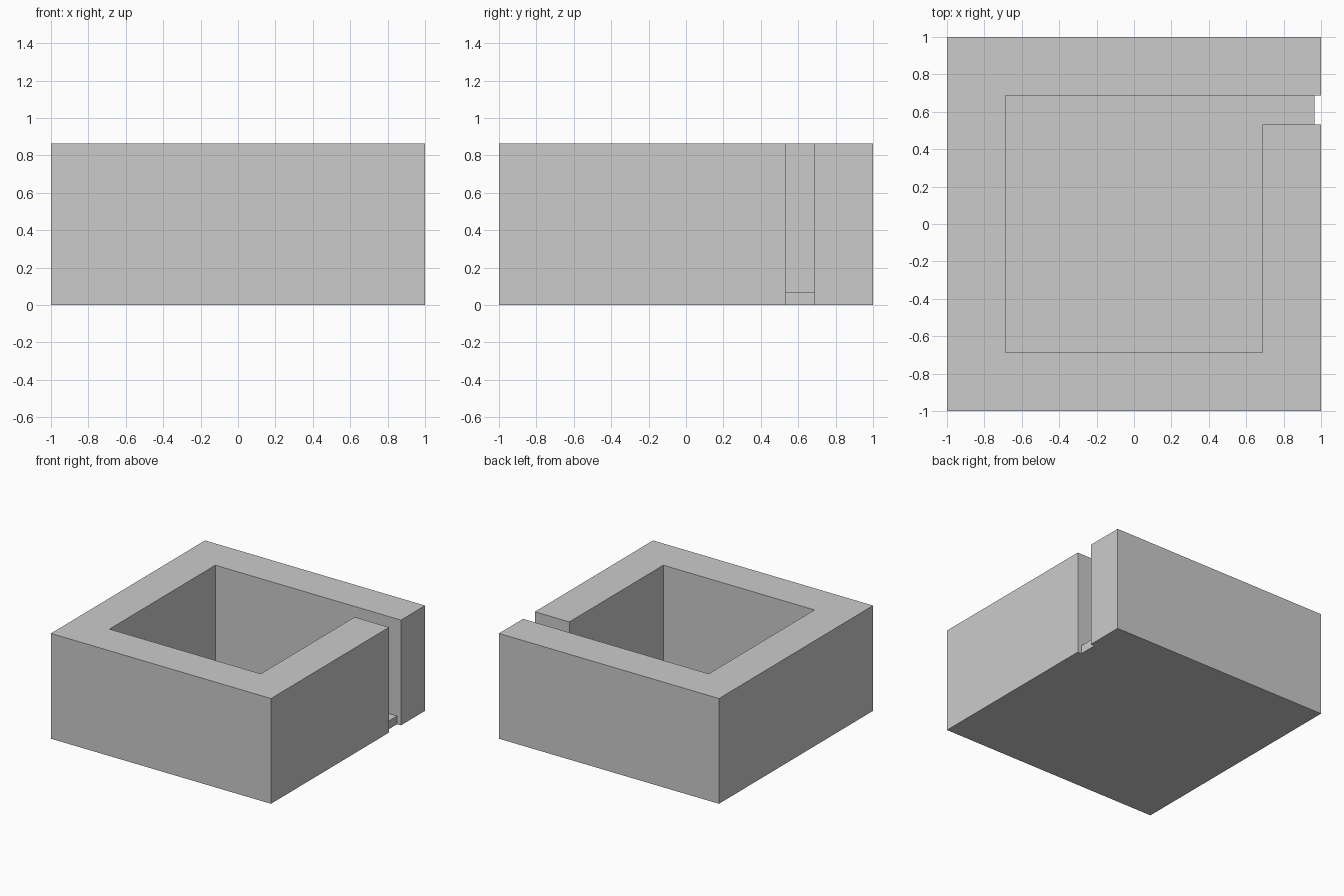
import bpy
import bmesh

if "Cube" in bpy.data.objects:
    bpy.data.objects.remove(bpy.data.objects["Cube"])

OUT, INN, GAP, SILL = 1.0, 0.687, 0.533, 0.965
WALL_H, FLOOR_H = 0.865, 0.068


def extrude_plan(name, plan, height):
    bm = bmesh.new()
    face = bm.faces.new([bm.verts.new((x, y, 0)) for x, y in plan])
    ext = bmesh.ops.extrude_face_region(bm, geom=[face], use_keep_orig=True)
    top = [v for v in ext["geom"] if isinstance(v, bmesh.types.BMVert)]
    bmesh.ops.translate(bm, verts=top, vec=(0, 0, height))
    bmesh.ops.recalc_face_normals(bm, faces=bm.faces)
    mesh = bpy.data.meshes.new(name)
    bm.to_mesh(mesh)
    bm.free()
    obj = bpy.data.objects.new(name, mesh)
    bpy.context.collection.objects.link(obj)
    return obj


# Thick walls wrapping round from one side of the doorway to the other
extrude_plan("walls", [
    (OUT, GAP), (OUT, -OUT), (-OUT, -OUT), (-OUT, OUT), (OUT, OUT),
    (OUT, INN), (-INN, INN), (-INN, -INN), (INN, -INN), (INN, GAP)], WALL_H)

# Thin floor filling the room, with a sill running into the doorway
extrude_plan("floor", [
    (-INN, -INN), (INN, -INN), (INN, GAP), (SILL, GAP), (SILL, INN),
    (-INN, INN)], FLOOR_H)
